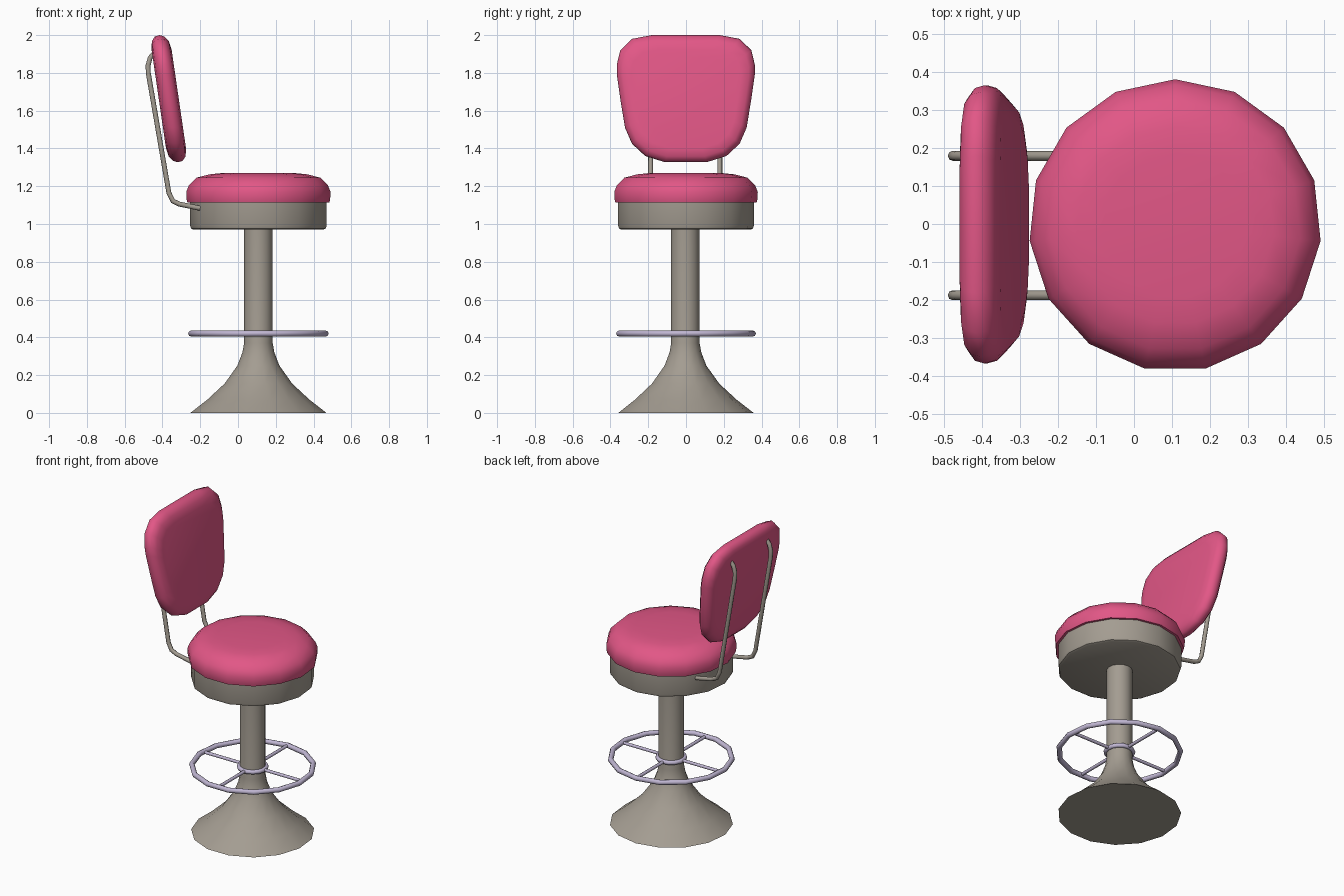
import bpy, bmesh, math
from mathutils import Vector

if "Cube" in bpy.data.objects:
    bpy.data.objects.remove(bpy.data.objects["Cube"])

CX, CY, N = 0.108, -0.004, 15      # stool axis and number of sides


def material(name, rgb):
    m = bpy.data.materials.new(name)
    m.diffuse_color = (*rgb, 1)
    m.use_nodes = True
    m.node_tree.nodes["Principled BSDF"].inputs["Base Color"].default_value = m.diffuse_color
    return m


pink = material("pink vinyl", (0.76, 0.095, 0.24))
metal = material("warm grey metal", (0.37, 0.335, 0.285))
lavender = material("pale lavender metal", (0.53, 0.47, 0.65))


def ring_points(r, z, n=N):
    return [Vector((CX + r * math.cos(math.pi / 2 + i * math.tau / n),
                    CY + r * math.sin(math.pi / 2 + i * math.tau / n), z)) for i in range(n)]


def loft(name, rings, mat, angle=45):
    """Skin a stack of closed loops and cap both ends."""
    bm = bmesh.new()
    loops = [[bm.verts.new(p) for p in ring] for ring in rings]
    n = len(loops[0])
    for a, b in zip(loops, loops[1:]):
        for i in range(n):
            j = (i + 1) % n
            bm.faces.new((a[i], a[j], b[j], b[i]))
    bm.faces.new(loops[0][::-1])
    bm.faces.new(loops[-1])
    bmesh.ops.recalc_face_normals(bm, faces=bm.faces)
    me = bpy.data.meshes.new(name)
    bm.to_mesh(me)
    bm.free()
    me.materials.append(mat)
    me.shade_smooth()
    me.set_sharp_from_angle(angle=math.radians(angle))
    ob = bpy.data.objects.new(name, me)
    bpy.context.collection.objects.link(ob)
    return ob


def lathe(name, profile, mat):
    return loft(name, [ring_points(r, z) for r, z in profile], mat)


def tube(name, pts, radius, mat, cyclic=False):
    cu = bpy.data.curves.new(name, 'CURVE')
    cu.dimensions = '3D'
    cu.bevel_depth = radius
    cu.bevel_resolution = 2
    cu.use_fill_caps = True
    sp = cu.splines.new('POLY')
    sp.points.add(len(pts) - 1)
    for p, co in zip(sp.points, pts):
        p.co = (*co, 1)
    sp.use_cyclic_u = cyclic
    sp.use_smooth = True
    cu.materials.append(mat)
    ob = bpy.data.objects.new(name, cu)
    bpy.context.collection.objects.link(ob)
    return ob


# Flared base and column
lathe("pedestal", [(0.362, 0), (0.272, 0.07), (0.18, 0.155), (0.112, 0.25),
                   (0.085, 0.32), (0.076, 0.37), (0.076, 0.98)], metal)

# Seat pan
lathe("seat_pan", [(0.345, 0.97), (0.358, 0.976), (0.363, 0.99), (0.363, 1.125)], metal)

# Seat cushion
lathe("seat", [(0.36, 1.113), (0.378, 1.113), (0.382, 1.13), (0.384, 1.17), (0.37, 1.205),
               (0.33, 1.245), (0.26, 1.263), (0.19, 1.27)], pink)

# Foot ring, hub and four spokes
tube("foot_ring", ring_points(0.358, 0.42), 0.016, lavender, True)
tube("foot_ring_hub", ring_points(0.08, 0.42), 0.014, lavender, True)
for i in range(4):
    d = Vector((math.cos(i * math.pi / 2), math.sin(i * math.pi / 2), 0))
    c = Vector((CX, CY, 0.42))
    tube(f"foot_spoke_{i + 1}", [c + d * 0.07, c + d * 0.352], 0.010, lavender)

# Bent rods carrying the backrest
rod = [(-0.2, 1.083), (-0.31, 1.105), (-0.345, 1.122), (-0.366, 1.165),
       (-0.475, 1.80), (-0.476, 1.84), (-0.465, 1.88), (-0.43, 1.92)]
for side, s in (("left", -1), ("right", 1)):
    tube(f"back_rod_{side}", [(x, CY + s * 0.183, z) for x, z in rod], 0.013, metal)

# Backrest pad: half outline (y, z) mirrored, then rounded across its thickness
half = [(0.11, 1.327), (0.215, 1.36), (0.285, 1.425), (0.322, 1.51), (0.345, 1.65),
        (0.365, 1.79), (0.365, 1.845), (0.347, 1.92), (0.285, 1.98), (0.18, 2.0)]
outline = half + [(-y, z) for y, z in reversed(half)]
layers = [(-0.053, 0.075), (-0.045, 0.032), (-0.025, 0.007), (0, 0),
          (0.025, 0.007), (0.045, 0.032), (0.053, 0.075)]     # depth, inset
ZM = 1.6625
rings = []
for depth, inset in layers:
    sy, sz = 1 - inset / 0.365, 1 - inset / 0.3375
    ring = []
    for y, z in outline:
        zz = ZM + (z - ZM) * sz
        ring.append(Vector((-0.3665 - 0.146 * (zz - ZM) + depth, CY + 0.003 + y * sy, zz)))
    rings.append(ring)
loft("backrest", rings, pink, 60)
